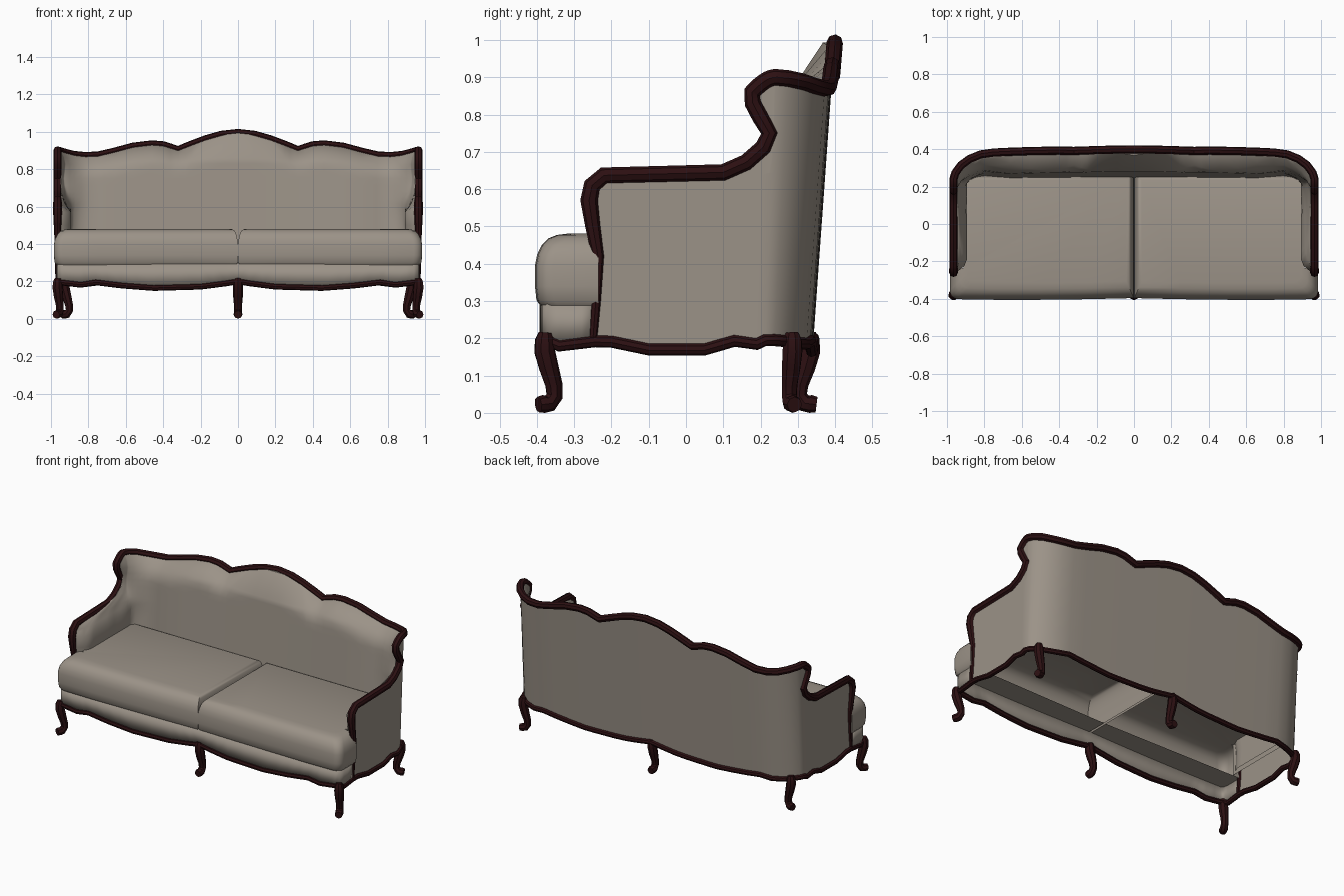
import bpy, bmesh, math
from mathutils import Vector

if "Cube" in bpy.data.objects:
    bpy.data.objects.remove(bpy.data.objects["Cube"])


def material(name, rgb):
    m = bpy.data.materials.new(name)
    m.diffuse_color = (*rgb, 1)
    m.use_nodes = True
    m.node_tree.nodes["Principled BSDF"].inputs["Base Color"].default_value = m.diffuse_color
    return m


FABRIC = material("taupe fabric", (0.33, 0.29, 0.245))
WOOD = material("dark mahogany", (0.025, 0.005, 0.006))


def interp(table, v):
    if v <= table[0][0]:
        return table[0][1]
    for (a, p), (b, q) in zip(table, table[1:]):
        if v <= b:
            return p + (q - p) * (v - a) / (b - a)
    return table[-1][1]


def add(name, mesh, mat):
    o = bpy.data.objects.new(name, mesh)
    bpy.context.collection.objects.link(o)
    o.data.materials.clear()
    o.data.materials.append(mat)
    return o


def from_bm(name, bm, mat):
    bmesh.ops.recalc_face_normals(bm, faces=bm.faces)
    me = bpy.data.meshes.new(name)
    bm.to_mesh(me)
    bm.free()
    return add(name, me, mat)


def tube(name, pts, radii, closed=False):
    """Round wooden moulding along a path, with a radius for each point."""
    cu = bpy.data.curves.new(name, 'CURVE')
    cu.dimensions = '3D'
    cu.bevel_depth = 1.0
    cu.bevel_resolution = 2
    cu.use_fill_caps = True
    sp = cu.splines.new('POLY')
    sp.points.add(len(pts) - 1)
    for p, co, r in zip(sp.points, pts, radii):
        p.co = (*co, 1)
        p.radius = r
    sp.use_cyclic_u = closed
    tmp = bpy.data.objects.new("tmp", cu)
    bpy.context.collection.objects.link(tmp)
    dg = bpy.context.evaluated_depsgraph_get()
    me = bpy.data.meshes.new_from_object(tmp.evaluated_get(dg))
    bpy.data.objects.remove(tmp)
    return add(name, me, WOOD)


def flip(p):
    return Vector((-p[0], p[1], p[2]))


# Wavy lower edge, by x (front and back) and by y (sides)
WAVE_X = [(0, .2), (.06, .19), (.2, .172), (.45, .165), (.62, .178), (.76, .195), (.84, .182), (.95, .195)]
WAVE_Y = [(-.38, .2), (-.34, .18), (-.22, .195), (-.1, .17), (.05, .17), (.13, .193), (.2, .183), (.24, .185)]

# Front edge of arm and wing (y, z); crest heights by x; plan of corner and back
EDGE = [(-.25, .19), (-.242, .3), (-.236, .42), (-.25, .5), (-.26, .57), (-.252, .61), (-.22, .637), (.1, .645),
        (.165, .672), (.212, .712), (.228, .75), (.203, .79), (.18, .83), (.177, .86)]
CREST = [(0, .993), (.09, .983), (.17, .96), (.25, .93), (.32, .902), (.4, .927), (.46, .932), (.56, .92),
         (.66, .893), (.75, .872), (.82, .87), (.88, .876), (.925, .888), (.965, .9)]
PLAN = [(.965, .24), (.955, .272), (.925, .313), (.88, .347), (.82, .372), (.75, .382)]
PLAN += [(x, .39 - .012 * x * x) for x in (.66, .56, .46, .4, .36, .32, .28, .25, .17, .09, 0)]
NS = 14  # columns along each arm


def lean(x, y, z):
    w = min(1, max(0, (y - .1) / .24))
    return Vector((x, y - .048 * w * (.87 - z) / .67, z))


# Outer surface grid: one row per edge height, plus the crest row
rows = []
for j, (yf, z) in enumerate(EDGE + [(.177, None)]):
    row = []
    for i in range(NS):
        f = i / NS
        y = yf + (.24 - yf) * f
        zz = z if z else .86 + .04 * math.sin(f * math.pi / 2)
        if j == 0:
            zz = interp(WAVE_Y, y)
        row.append(lean(.965, y, zz))
    for x, y in PLAN:
        zz = interp(CREST, x) if z is None else interp(WAVE_X, x) if j == 0 else z
        row.append(lean(x, y, zz))
    rows.append(row)

rail = [r[0] for r in rows] + rows[-1][1:]
dense = [a.lerp(b, k / 8) for a, b in zip(rail, rail[1:]) for k in range(8)]


# Padded inner surface: offset inward, thinning towards the rail
def pad(row, i):
    p = row[i]
    t = row[min(i + 1, len(row) - 1)] - row[max(i - 1, 0)]
    n = Vector((-t.y, t.x, 0)).normalized()
    if i == len(row) - 1:
        n = Vector((0, -1, 0))
    e = min((p - q).length for q in dense)
    thick = interp([(.7, .11), (.82, .085), (.93, .07), (.965, .072)], p.x)
    reach = .065 if p.y < .05 and p.z < .6 else .1
    return p + n * (.015 + (thick - .015) * math.sin(min(1, e / reach) * math.pi / 2))


bm = bmesh.new()
outer = [[bm.verts.new(p) for p in r] for r in rows]
inner = [[bm.verts.new(pad(r, i)) for i in range(len(r))] for r in rows[1:]]
for grid in (outer, inner):
    for a, b in zip(grid, grid[1:]):
        for i in range(len(a) - 1):
            bm.faces.new((a[i], a[i + 1], b[i + 1], b[i]))
for j in range(len(inner) - 1):
    bm.faces.new((outer[j + 1][0], outer[j + 2][0], inner[j + 1][0], inner[j][0]))
for i in range(len(outer[0]) - 1):
    bm.faces.new((outer[-1][i], outer[-1][i + 1], inner[-1][i + 1], inner[-1][i]))
# Relax the padding around the wings and corners
soft = [v for r in inner[4:-1] for v in r[1:NS + 4]]
for k in range(5):
    bmesh.ops.smooth_vert(bm, verts=soft, factor=.5, use_axis_x=True, use_axis_y=True, use_axis_z=True)
shell = from_bm("upholstered_back_and_arms", bm, FABRIC)
shell.modifiers.new("mirror", 'MIRROR').use_clip = True

# Carved top rail running over arms, wings and crest
RAD = [(.19, .011), (.42, .016), (.58, .024), (.65, .022)]
full = rail + [flip(p) for p in reversed(rail[:-1])]
tube("carved_top_rail", full, [interp(RAD, p.z) for p in full])

# Wavy bottom moulding around the whole frame
front = [Vector((x, -.38 - .008 * math.sin(x * math.pi), interp(WAVE_X, x)))
         for x in (0, .06, .13, .2, .32, .45, .54, .62, .7, .76, .8, .84, .9, .94)]
front += [Vector((.96, -.37, .195))]
side = [Vector((.966, y, interp(WAVE_Y, y))) for y in (-.34, -.28, -.245, -.2, -.16, -.1, -.02, .05, .09, .13, .19)]
half = front + side + rows[0][NS:]
loop = half + [flip(p) for p in reversed(half[1:-1])]
tube("wavy_base_moulding", loop, [.016] * len(loop), closed=True)

# Front apron between moulding and cushions, wrapping the front corners
bm = bmesh.new()
strip = front + side[:3]
low = [bm.verts.new(p) for p in strip]
top = [bm.verts.new((p.x, p.y, .295)) for p in strip]
for i in range(len(strip) - 1):
    bm.faces.new((low[i], low[i + 1], top[i + 1], top[i]))
apron = from_bm("front_apron", bm, FABRIC)
apron.modifiers.new("mirror", 'MIRROR').use_clip = True
sol = apron.modifiers.new("thickness", 'SOLIDIFY')
sol.thickness = .01
sol.offset = 0

# Two T-shaped seat cushions, rounded in section (inset, height), open beneath
SECTION = [(.014, .288), (.004, .302), (0, .34), (0, .395), (.006, .425), (.018, .45), (.036, .468), (.058, .477),
           (.09, .481)]


def ring(t, z):
    r = .045
    pts = [(.001 + .45 * t, -.396 + t), (.25, -.402 + t), (.5, -.405 + t), (.75, -.405 + t)]
    for k in range(5):
        a = math.pi / 2 * k / 4
        pts.append((.985 - t - r + r * math.sin(a), -.402 + t + r - r * math.cos(a)))
    pts += [(.985 - t, -.235), (.912, -.235), (.912, .262 - .3 * t), (.001 + .45 * t, .262 - .3 * t)]
    return [(x, y, z) for x, y in pts]


for s, name in ((1, "right_seat_cushion"), (-1, "left_seat_cushion")):
    bm = bmesh.new()
    rings = [[bm.verts.new((s * x, y, z)) for x, y, z in ring(t, h)] for t, h in SECTION]
    n = len(rings[0])
    for a, b in zip(rings, rings[1:]):
        for i in range(n):
            bm.faces.new((a[i], a[(i + 1) % n], b[(i + 1) % n], b[i]))
    bm.faces.new(rings[-1])
    # Underside lip below the front roll
    seam = bm.verts.new((s * .007, -.25, .288))
    bm.faces.new(rings[0][:11] + [seam])
    from_bm(name, bm, FABRIC)

# Cabriole legs: knee out, ankle in, toe out (outward offset, z, radius)
LEG = [(0, .215, .018), (.002, .195, .026), (.002, .165, .028), (-.01, .12, .026), (-.024, .075, .022),
       (-.026, .045, .021), (-.012, .026, .023), (.004, .024, .024), (.02, .022, .021)]
LEGS = [("front_right_leg", .964, -.378, .45, -.9), ("front_left_leg", -.964, -.378, -.45, -.9),
        ("front_centre_leg", 0, -.377, 0, -1), ("back_centre_leg", 0, .33, 0, 1),
        ("back_right_leg", .925, .285, .9, .3), ("back_left_leg", -.925, .285, -.9, .3)]
for name, x, y, dx, dy in LEGS:
    tube(name, [(x + dx * o, y + dy * o, z) for o, z, r in LEG], [r for o, z, r in LEG])

# Smooth shading with crisp creases
for o in bpy.context.scene.objects:
    bpy.context.view_layer.objects.active = o
    o.select_set(True)
bpy.ops.object.shade_smooth_by_angle(angle=math.radians(40))
